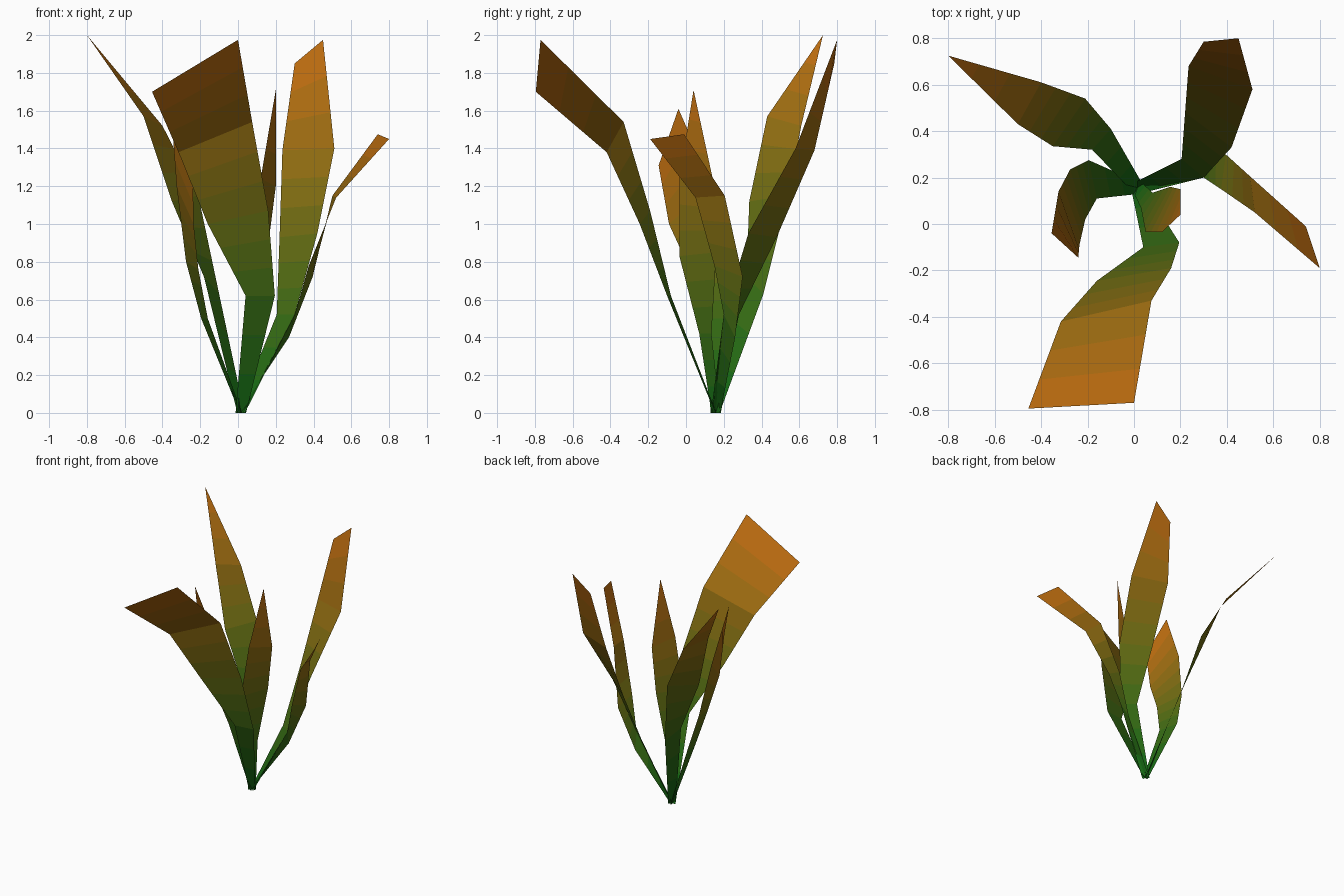
import bpy, bmesh
from mathutils import Vector

if "Cube" in bpy.data.objects:
    bpy.data.objects.remove(bpy.data.objects["Cube"])

BASE = Vector((0.015, 0.157, 0.0))
BANDS = 3                      # colour bands per leaf segment
ROWS = 4


# Colour ramp from green base to orange tip
def srgb(c):
    return c / 12.92 if c <= 0.04045 else ((c + 0.055) / 1.055) ** 2.4


materials = []
for i in range(ROWS * BANDS):
    t = (i + 0.5) / (ROWS * BANDS)
    mat = bpy.data.materials.new(f"leaf_tone_{i + 1}")
    mat.diffuse_color = (srgb(0.06 + 0.70 * t), srgb(0.42), srgb(0.08 - 0.02 * t), 1)
    mat.use_nodes = True
    mat.node_tree.nodes["Principled BSDF"].inputs["Base Color"].default_value = mat.diffuse_color
    materials.append(mat)


# Leaf: a folded strip lofted through pairs of left / right edge points
def leaf(name, left, right):
    left = [Vector(p) for p in left]
    right = [Vector(p) for p in right]
    across = left[0] - right[0]
    across.z = 0
    across = across.normalized() * 0.028
    left.insert(0, BASE + across)
    right.insert(0, BASE - across)
    bm = bmesh.new()
    pairs = []
    for r in range(ROWS):
        for b in range(BANDS + (r == ROWS - 1)):
            f = b / BANDS
            pairs.append((bm.verts.new(left[r].lerp(left[r + 1], f)),
                          bm.verts.new(right[r].lerp(right[r + 1], f))))
    for i, ((a, b), (c, d)) in enumerate(zip(pairs, pairs[1:])):
        bm.faces.new((a, b, d, c)).material_index = i
    bmesh.ops.remove_doubles(bm, verts=bm.verts, dist=1e-4)
    bm.normal_update()
    # Upper side faces up
    if sum(f.normal.z * f.calc_area() for f in bm.faces) < 0:
        bmesh.ops.reverse_faces(bm, faces=bm.faces)
    mesh = bpy.data.meshes.new(name)
    bm.to_mesh(mesh)
    bm.free()
    for m in materials:
        mesh.materials.append(m)
    bpy.context.collection.objects.link(bpy.data.objects.new(name, mesh))


leaf("back_left_leaf",
     [(-.10, .41, .63), (-.21, .54, 1.15), (-.40, .61, 1.52), (-.80, .725, 2.0)],
     [(-.18, .32, .72), (-.35, .335, 1.12), (-.50, .43, 1.57), (-.80, .725, 2.0)])
leaf("back_right_leaf",
     [(.205, .28, .52), (.22, .48, .93), (.235, .68, 1.39), (.30, .785, 1.85)],
     [(.30, .20, .52), (.42, .33, .95), (.51, .58, 1.40), (.45, .80, 1.975)])
leaf("left_leaf",
     [(-.195, .275, .50), (-.275, .235, .80), (-.325, .14, 1.20), (-.355, -.04, 1.61)],
     [(-.16, .11, .50), (-.21, .02, .76), (-.235, -.09, 1.0), (-.24, -.145, 1.31)])
leaf("right_leaf",
     [(.27, .26, .40), (.395, .30, .72), (.50, .205, 1.15), (.74, -.01, 1.475)],
     [(.30, .20, .52), (.375, .15, .78), (.52, .05, 1.14), (.80, -.19, 1.45)])
leaf("front_leaf",
     [(.04, -.10, .62), (-.16, -.245, 1.0), (-.315, -.42, 1.38), (-.455, -.795, 1.70)],
     [(.195, -.08, .62), (.16, -.19, 1.07), (.075, -.33, 1.54), (0, -.77, 1.975)])
leaf("centre_leaf",
     [(.03, .07, .42), (.05, -.035, .83), (.12, -.035, 1.24), (.20, .04, 1.71)],
     [(.08, .135, .42), (.155, .16, .85), (.20, .15, 1.20), (.20, .04, 1.71)])
